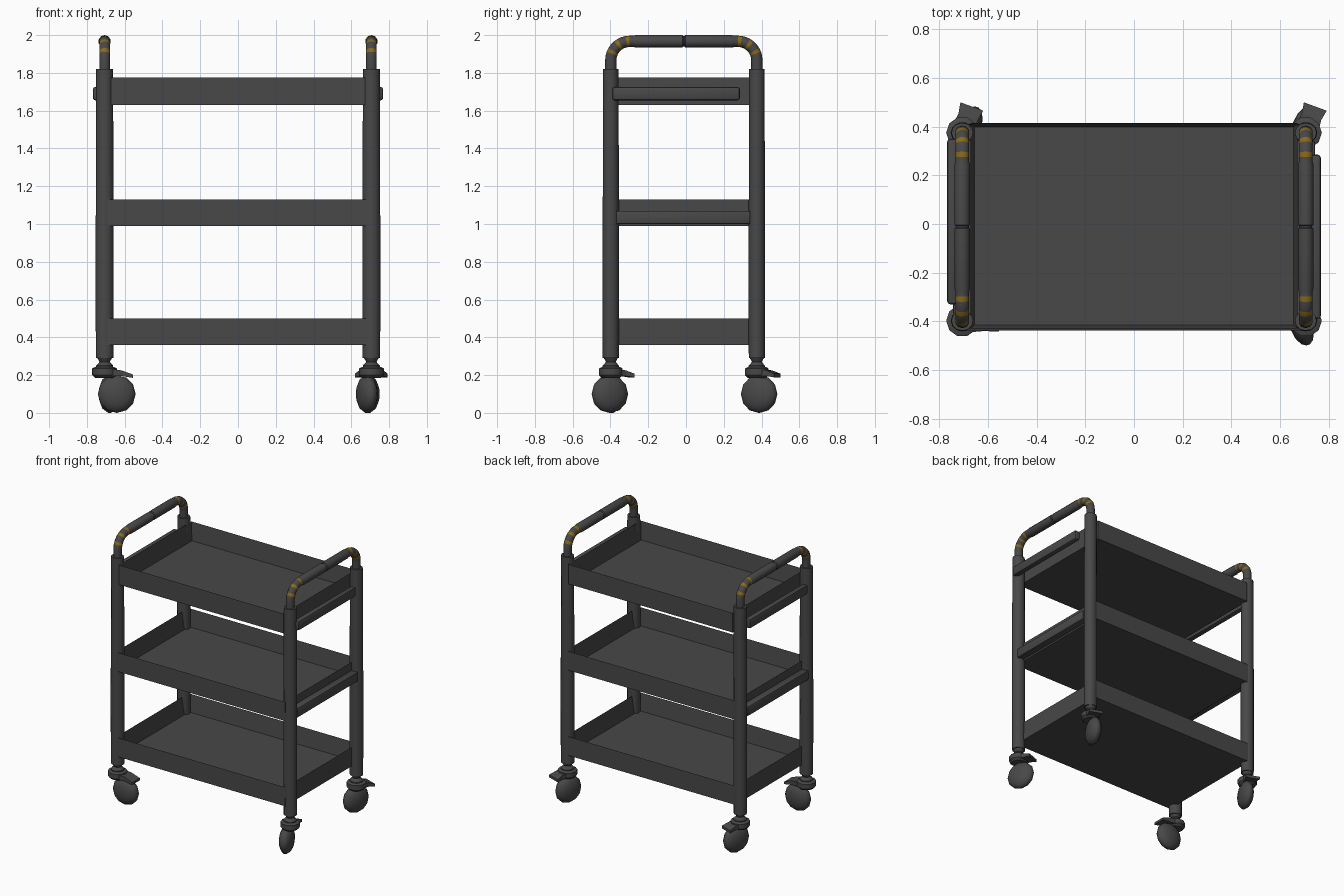
import bpy, bmesh, math
from mathutils import Matrix, Vector

if "Cube" in bpy.data.objects:
    bpy.data.objects.remove(bpy.data.objects["Cube"])


def material(name, rgb):
    m = bpy.data.materials.new(name)
    m.diffuse_color = (*rgb, 1)
    m.use_nodes = True
    m.node_tree.nodes["Principled BSDF"].inputs["Base Color"].default_value = m.diffuse_color
    return m


GREY = material("dark_grey", (0.065, 0.065, 0.065))
GOLD = material("mustard_band", (0.25, 0.14, 0.01))


def finish(name, bm, smooth=True):
    bmesh.ops.recalc_face_normals(bm, faces=bm.faces[:])
    me = bpy.data.meshes.new(name)
    bm.to_mesh(me)
    bm.free()
    ob = bpy.data.objects.new(name, me)
    bpy.context.collection.objects.link(ob)
    me.materials.append(GREY)
    me.materials.append(GOLD)
    if smooth:
        bpy.ops.object.select_all(action='DESELECT')
        ob.select_set(True)
        bpy.context.view_layer.objects.active = ob
        bpy.ops.object.shade_smooth_by_angle(angle=math.radians(40))
    return ob


def skin(bm, rings):
    """Bridge rings of points into a capped tube; returns one face list per segment."""
    rows = [[bm.verts.new(p) for p in ring] for ring in rings]
    n = len(rows[0])
    bands = [[bm.faces.new((a[i], a[(i + 1) % n], b[(i + 1) % n], b[i])) for i in range(n)]
             for a, b in zip(rows, rows[1:])]
    bm.faces.new(rows[0])
    bm.faces.new(rows[-1])
    return bands


def lathe(name, profile, sides, mat):
    bm = bmesh.new()
    step = 2 * math.pi / sides
    skin(bm, [[mat @ Vector((r * math.cos(i * step), r * math.sin(i * step), h))
               for i in range(sides)] for r, h in profile])
    return finish(name, bm)


def box(name, lo, hi, bevel=0.0):
    bm = bmesh.new()
    bmesh.ops.create_cube(bm, size=1)
    lo, hi = Vector(lo), Vector(hi)
    for v in bm.verts:
        v.co = (lo + hi) / 2 + v.co * (hi - lo)
    if bevel:
        bmesh.ops.bevel(bm, geom=bm.edges[:], offset=bevel, segments=2,
                        affect='EDGES', profile=0.5)
    return finish(name, bm)


def tray(name, x, y0, y1, z0, z1):
    """Open box: inset the top face and push it down to form the floor."""
    bm = bmesh.new()
    bmesh.ops.create_cube(bm, size=1)
    for v in bm.verts:
        v.co = (v.co.x * 2 * x, (y0 + y1) / 2 + v.co.y * (y1 - y0),
                (z0 + z1) / 2 + v.co.z * (z1 - z0))
    bm.normal_update()
    top = max(bm.faces, key=lambda f: f.calc_center_median().z)
    bmesh.ops.inset_region(bm, faces=[top], thickness=0.022)
    for v in top.verts:
        v.co.z = z0 + 0.012
    return finish(name, bm, smooth=False)


FRONT, BACK, PX = -0.398, 0.375, 0.706

# Three trays
tray("top_tray", 0.672, -0.43, 0.415, 1.63, 1.775)
tray("middle_tray", 0.693, -0.438, 0.412, 0.99, 1.13)
tray("bottom_tray", 0.693, -0.438, 0.412, 0.36, 0.50)

# Side rails on the top and middle trays
for side, s in (("left", -1), ("right", 1)):
    y0, y1 = (-0.39, 0.285) if s > 0 else (-0.33, 0.35)
    xs = sorted((s * 0.725, s * 0.768))
    box(side + "_top_rail", (xs[0], y0, 1.655), (xs[1], y1, 1.725), 0.012)
    xs = sorted((s * 0.69, s * 0.745))
    box(side + "_middle_rail", (xs[0], -0.37, 1.0), (xs[1], 0.34, 1.07), 0.008)


# Push handles: straight leg, quarter bend, bar, quarter bend, straight leg
def handle(name, x):
    R, zb, top = 0.10, 1.867, 1.967
    path = [(FRONT, 1.80, 0, 0.03)]
    n = 9
    for i in range(n + 1):
        a = math.pi / 2 * i / n
        path.append((FRONT + R - R * math.cos(a), zb + R * math.sin(a), a, 0.03))
    mid = (FRONT + BACK) / 2
    # grip sleeves with a thin groove in the middle
    half = [(FRONT + R + 0.02, top, math.pi / 2, 0.03),
            (FRONT + R + 0.03, top, math.pi / 2, 0.033),
            (mid - 0.008, top, math.pi / 2, 0.033),
            (mid - 0.003, top, math.pi / 2, 0.028)]
    path += half
    path += [(2 * mid - y, z, math.pi - a, r) for y, z, a, r in reversed(path)]
    rings = []
    for y, z, a, r in path:
        out = Vector((0, -math.cos(a), math.sin(a)))
        rings.append([Vector((x, y, z)) + Vector((1, 0, 0)) * r * math.sin(k * math.pi / 5)
                      + out * r * math.cos(k * math.pi / 5) for k in range(10)])
    bm = bmesh.new()
    bands = skin(bm, rings)
    gold = {3, 6, 9}
    for i, faces in enumerate(bands):
        if i in gold or len(bands) - 1 - i in gold:
            for f in faces:
                f.material_index = 1
    finish(name, bm)


handle("left_handle", -PX)
handle("right_handle", PX)

# Corner posts with casters: wheel centre and axle angle for each
corners = {
    "front_left": (-1, FRONT, (-0.642, -0.392), -90),
    "front_right": (1, FRONT, (0.682, -0.403), 20),
    "back_right": (1, BACK, (0.692, 0.387), -20),
    "back_left": (-1, BACK, (-0.68, 0.387), -20),
}
for name, (s, py, wheel, angle) in corners.items():
    at = Matrix.Translation((s * PX, py, 0))
    turn = Matrix.Rotation(math.radians(angle), 4, 'Z')
    lathe(name + "_post", [(0.045, 0.29), (0.046, 0.8), (0.043, 1.82)], 12,
          at @ Matrix.Diagonal((1.04, 0.95, 1, 1)))
    lathe(name + "_caster_neck", [(0.045, 0.235), (0.045, 0.25), (0.027, 0.27),
                                  (0.042, 0.295)], 10, at)
    lathe(name + "_caster_cap", [(0.05, 0.185), (0.066, 0.2), (0.066, 0.235),
                                 (0.05, 0.243)], 10, at)
    # rounded wheel turned about its axle
    lathe(name + "_wheel", [(0.02, -0.046), (0.06, -0.04), (0.088, -0.025), (0.1, -0.008),
                            (0.1, 0.008), (0.088, 0.025), (0.06, 0.04), (0.02, 0.046)], 12,
          Matrix.Translation((*wheel, 0.1)) @ turn @ Matrix.Rotation(math.pi / 2, 4, 'Y'))
    # brake pedal, flaring and dropping away from the cap
    bm = bmesh.new()
    skin(bm, [[at @ turn @ Vector((sx * w, y, z)) for sx, z in
               ((-1, lo), (1, lo), (1, hi), (-1, hi))]
              for y, w, lo, hi in ((0, 0.05, 0.195, 0.235), (0.07, 0.042, 0.195, 0.225),
                                   (0.115, 0.05, 0.188, 0.208))
              ] if angle != -90 else
         [[at @ Vector((y, sx * w, z)) for sx, z in ((-1, lo), (1, lo), (1, hi), (-1, hi))]
          for y, w, lo, hi in ((0, 0.05, 0.195, 0.235), (0.09, 0.042, 0.195, 0.225),
                               (0.15, 0.045, 0.185, 0.203))])
    finish(name + "_brake_pedal", bm, smooth=False)
